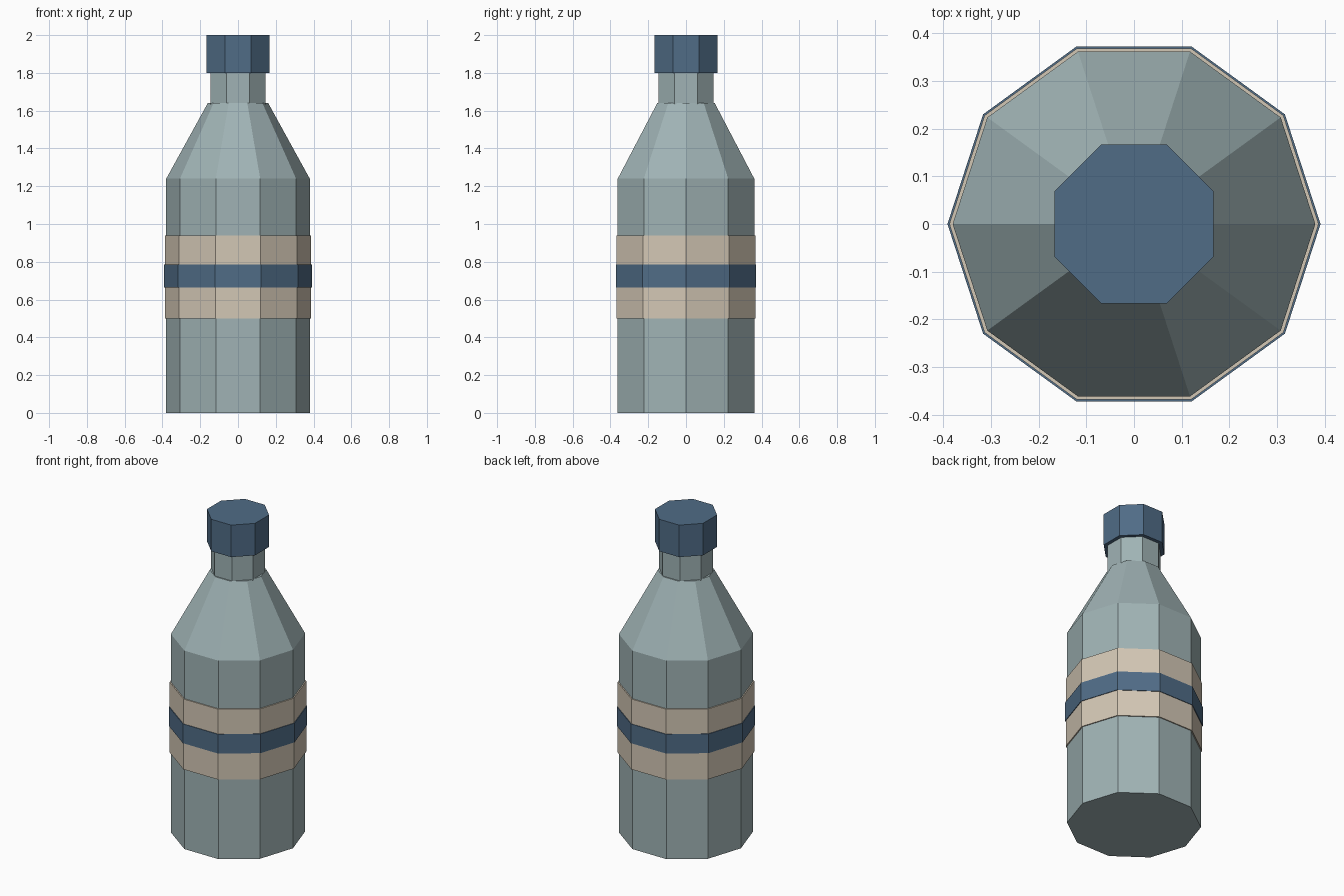
import bpy, bmesh, math

if "Cube" in bpy.data.objects:
    bpy.data.objects.remove(bpy.data.objects["Cube"])


def material(name, rgb):
    m = bpy.data.materials.new(name)
    m.diffuse_color = (*rgb, 1.0)
    m.use_nodes = True
    m.node_tree.nodes["Principled BSDF"].inputs["Base Color"].default_value = m.diffuse_color
    return m


glass = material("grey_green_glass", (0.35, 0.45, 0.46))
blue = material("dull_blue", (0.08, 0.15, 0.24))
cream = material("cream_label", (0.65, 0.57, 0.46))


def lathe(name, sides, profile, mat, turn=0.0):
    """Closed flat-faced solid of revolution from (radius, z) points, bottom to top."""
    bm = bmesh.new()
    rings = []
    for r, z in profile:
        rings.append([bm.verts.new((r * math.cos(turn + 2 * math.pi * i / sides),
                                    r * math.sin(turn + 2 * math.pi * i / sides), z))
                      for i in range(sides)])
    for lo, hi in zip(rings, rings[1:]):
        for i in range(sides):
            j = (i + 1) % sides
            bm.faces.new((lo[i], lo[j], hi[j], hi[i]))
    bm.faces.new(rings[0][::-1])
    bm.faces.new(rings[-1])
    mesh = bpy.data.meshes.new(name)
    bm.to_mesh(mesh)
    bm.free()
    mesh.materials.append(mat)
    ob = bpy.data.objects.new(name, mesh)
    bpy.context.collection.objects.link(ob)
    return ob


EIGHTH = math.pi / 8  # turns an octagon so its flats face the axes

# Ten-sided body with tapering shoulder
lathe("bottle_body", 10, [(0.38, 0.0), (0.38, 1.24), (0.16, 1.64)], glass)
# Eight-sided neck and cap
lathe("neck", 8, [(0.157, 1.62), (0.157, 1.81)], glass, EIGHTH)
lathe("cap", 8, [(0.18, 1.80), (0.18, 2.0)], blue, EIGHTH)
# Label wrapped around the body, with a stripe over it
lathe("label", 10, [(0.387, 0.50), (0.387, 0.94)], cream)
lathe("label_stripe", 10, [(0.391, 0.665), (0.391, 0.785)], blue)
